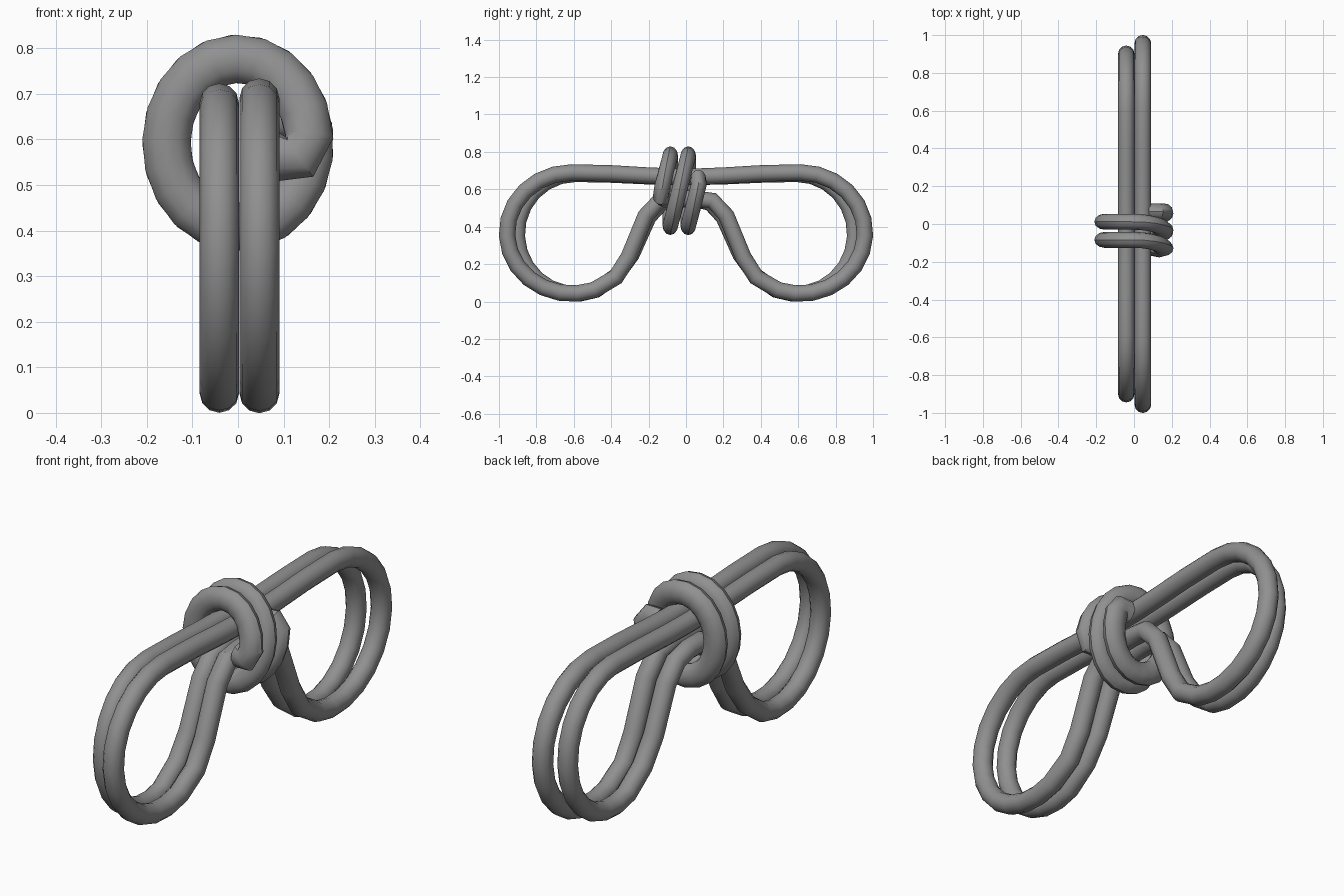
import bpy, bmesh, math
from mathutils import Vector

if "Cube" in bpy.data.objects:
    bpy.data.objects.remove(bpy.data.objects["Cube"])

# dark grey cable colour
grey = bpy.data.materials.new("dark_grey")
grey.diffuse_color = (0.28, 0.28, 0.28, 1)
grey.use_nodes = True
grey.node_tree.nodes["Principled BSDF"].inputs["Base Color"].default_value = grey.diffuse_color


def sweep(name, pts, side, r_side, r_norm, closed, n=12):
    """Sweep an oval section along pts; one section axis stays near 'side'."""
    bm = bmesh.new()
    rings = []
    count = len(pts)
    for i, p in enumerate(pts):
        a = pts[(i - 1) % count] if closed else pts[max(i - 1, 0)]
        b = pts[(i + 1) % count] if closed else pts[min(i + 1, count - 1)]
        t = (b - a).normalized()
        nrm = t.cross(side).normalized()
        s = nrm.cross(t).normalized()
        rings.append([bm.verts.new(p + s * (r_side * math.cos(k * math.tau / n))
                                   + nrm * (r_norm * math.sin(k * math.tau / n)))
                      for k in range(n)])
    for i in range(count if closed else count - 1):
        r0, r1 = rings[i], rings[(i + 1) % count]
        for k in range(n):
            bm.faces.new((r0[k], r0[(k + 1) % n], r1[(k + 1) % n], r1[k]))
    if not closed:
        bm.faces.new(rings[0])
        bm.faces.new(rings[-1])
    bmesh.ops.recalc_face_normals(bm, faces=bm.faces)
    me = bpy.data.meshes.new(name)
    bm.to_mesh(me)
    bm.free()
    me.materials.append(grey)
    ob = bpy.data.objects.new(name, me)
    bpy.context.collection.objects.link(ob)
    bpy.ops.object.select_all(action='DESELECT')
    bpy.context.view_layer.objects.active = ob
    ob.select_set(True)
    bpy.ops.object.shade_smooth_by_angle(angle=math.radians(35))
    return ob


def loop_path(x, half):
    """Mirror half of a (y, z) outline into a closed loop at the given x."""
    other = [(-y, z) for y, z in reversed(half)]
    return [Vector((x, y, z)) for y, z in half + other]


def lobe(cy, cz, ry, rz, a0, a1, steps):
    out = []
    for i in range(steps + 1):
        a = math.radians(a0 + (a1 - a0) * i / steps)
        out.append((cy + ry * math.cos(a), cz + rz * math.sin(a)))
    return out


# two bundled cable loops, the left one slightly shorter
X = Vector((1, 0, 0))
right_half = ([(0.07, 0.668), (0.2, 0.673), (0.4, 0.685)]
              + lobe(0.61, 0.366, 0.347, 0.324, 90, -110, 13)
              + [(0.375, 0.13), (0.305, 0.24), (0.215, 0.46), (0.14, 0.54), (0.05, 0.55)])
left_half = ([(0.07, 0.665), (0.2, 0.668), (0.4, 0.677)]
             + lobe(0.59, 0.361, 0.313, 0.32, 90, -110, 13)
             + [(0.37, 0.14), (0.29, 0.25), (0.2, 0.45), (0.13, 0.525), (0.05, 0.545)])
sweep("right_cable_loop", loop_path(0.047, right_half), X, 0.044, 0.044, True)
sweep("left_cable_loop", loop_path(-0.041, left_half), X, 0.043, 0.042, True)


# wrapped tie: flat on the left half, stepping sideways on the right half
def coil_y(deg):
    turn, a = divmod(deg + 90, 360)
    f = min(a / 180, 1)
    return -0.18 + 0.096 * (turn + f * f * (3 - 2 * f))


coil = [Vector((0.09, -0.125, 0.562)), Vector((0.135, -0.135, 0.562))]
steps = 42
for i in range(steps + 1):
    d = 5 + 725 * i / steps
    a = math.radians(d)
    coil.append(Vector((0.157 * math.cos(a), coil_y(d), 0.592 + 0.185 * math.sin(a))))
coil += [Vector((0.135, 0.066, 0.655)), Vector((0.085, 0.066, 0.65))]
sweep("wrapped_tie", coil, Vector((0, 1, 0)), 0.042, 0.053, False)
